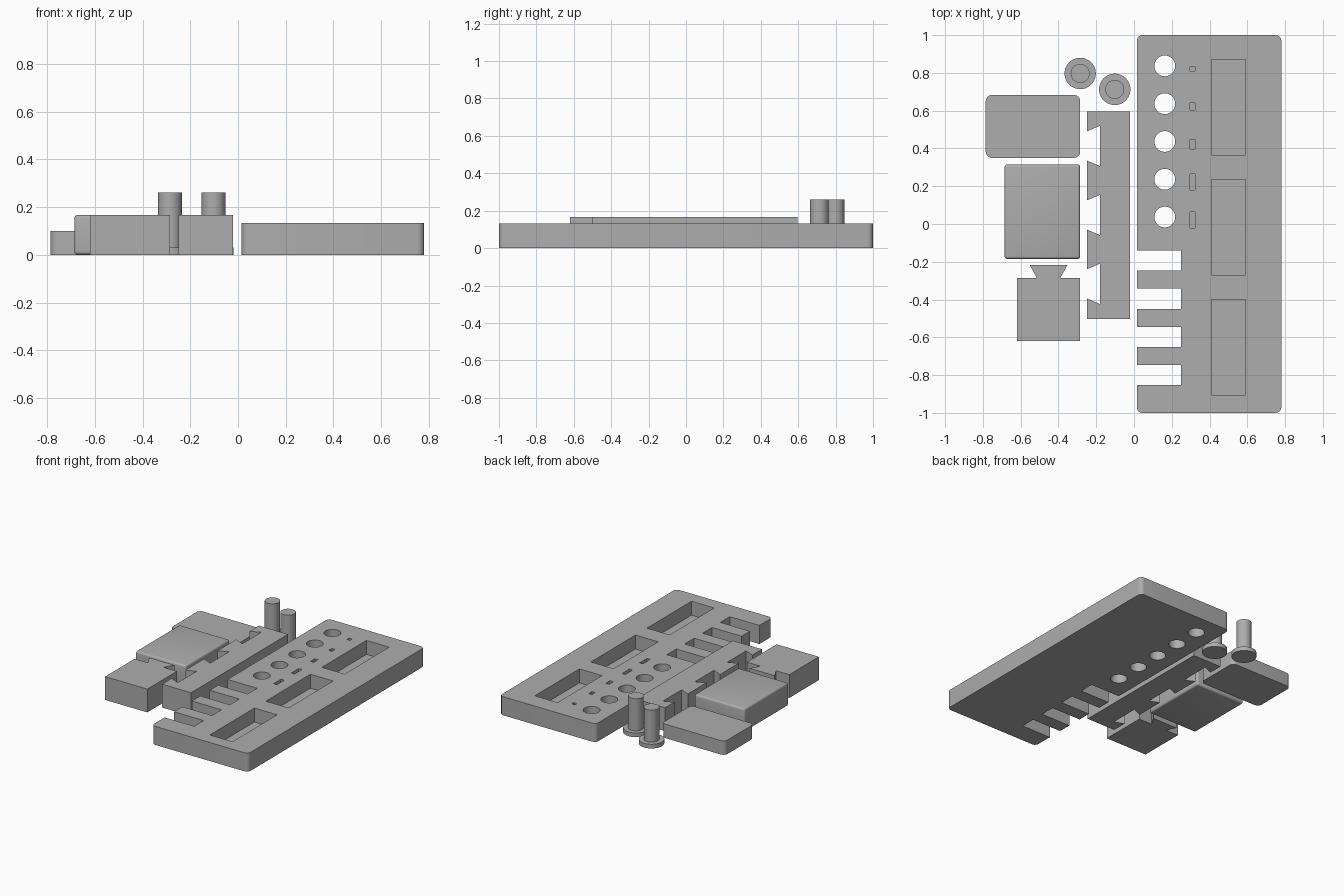
import bpy, bmesh, math

cube = bpy.data.objects.get("Cube")
if cube:
    bpy.data.objects.remove(cube, do_unlink=True)

grey = bpy.data.materials.new("plain grey")
grey.use_nodes = True
COLOUR = (0.42, 0.42, 0.42, 1)
grey.diffuse_color = COLOUR
grey.node_tree.nodes["Principled BSDF"].inputs["Base Color"].default_value = COLOUR


def finish(name, bm):
    bmesh.ops.recalc_face_normals(bm, faces=bm.faces)
    mesh = bpy.data.meshes.new(name)
    bm.to_mesh(mesh)
    bm.free()
    mesh.materials.append(grey)
    obj = bpy.data.objects.new(name, mesh)
    bpy.context.collection.objects.link(obj)
    return obj


def prism(name, outline, z0, z1, radius=0, corners=()):
    """Extrude a plan outline; round the vertical edges at the given corners."""
    bm = bmesh.new()
    verts = [bm.verts.new((x, y, z0)) for x, y in outline]
    base = bm.faces.new(verts)
    up = bmesh.ops.extrude_face_region(bm, geom=[base], use_keep_orig=True)["geom"]
    bmesh.ops.translate(bm, verts=[v for v in up if isinstance(v, bmesh.types.BMVert)],
                        vec=(0, 0, z1 - z0))
    if radius:
        edges = [e for c in corners for e in verts[c].link_edges
                 if abs(e.verts[0].co.z - e.verts[1].co.z) > 0.001]
        bmesh.ops.bevel(bm, geom=edges, offset=radius, segments=6,
                        profile=0.5, affect='EDGES')
    return finish(name, bm)


def rect(x0, x1, y0, y1):
    return [(x0, y0), (x1, y0), (x1, y1), (x0, y1)]


def circle(cx, cy, r, n=48):
    return [(cx + r * math.cos(math.tau * i / n), cy + r * math.sin(math.tau * i / n))
            for i in range(n)]


def smooth(obj):
    bpy.ops.object.select_all(action='DESELECT')
    obj.select_set(True)
    bpy.context.view_layer.objects.active = obj
    bpy.ops.object.shade_smooth_by_angle(angle=math.radians(30))


def cut(target, cutter):
    """Subtract the cutter from the target, then discard it."""
    cutter.hide_render = True
    mod = target.modifiers.new("cut", 'BOOLEAN')
    mod.operation, mod.solver, mod.object = 'DIFFERENCE', 'EXACT', cutter
    bpy.context.view_layer.objects.active = target
    bpy.ops.object.modifier_apply(modifier=mod.name)
    bpy.data.objects.remove(cutter, do_unlink=True)


# Base plate with four open slots along its left edge
PLATE_TOP = 0.133
outline = [(0.015, -1), (0.78, -1), (0.78, 1), (0.015, 1)]
for i in range(4):
    top = -0.14 - 0.202 * i
    outline += [(0.015, top), (0.25, top), (0.25, top - 0.107), (0.015, top - 0.107)]
plate = prism("base_plate", outline, 0, PLATE_TOP, 0.03, range(4))

# Row of through holes, each with a small engraved mark beside it
for i in range(5):
    y = 0.837 - 0.2 * i
    cut(plate, prism("hole_cutter", circle(0.163, y, 0.055), -0.1, 0.3))
    half = (0.012, 0.018, 0.025, 0.042, 0.042)[i]
    cut(plate, prism("mark_cutter", rect(0.297, 0.323, y - 0.015 - half, y - 0.015 + half),
                     PLATE_TOP - 0.02, 0.3))

# Three long pockets
for y in (0.365, -0.27, -0.905):
    cut(plate, prism("pocket_cutter", rect(0.41, 0.59, y, y + 0.505), 0.033, 0.3))
smooth(plate)

# Bar with three dovetail sockets on its left side
TALL = 0.167
bar = [(-0.25, -0.503), (-0.02, -0.503), (-0.02, 0.595), (-0.25, 0.595)]
for i in range(3):
    y = 0.413 - 0.365 * i
    bar += [(-0.25, y + 0.077), (-0.18, y + 0.107), (-0.18, y - 0.107), (-0.25, y - 0.077)]
prism("socket_bar", bar, 0, TALL)

# Block with a dovetail tenon
prism("tenon_block", [(-0.62, -0.62), (-0.285, -0.62), (-0.285, -0.285), (-0.39, -0.285),
                      (-0.352, -0.217), (-0.552, -0.217), (-0.515, -0.285), (-0.62, -0.285)],
      0, TALL)

# Low block with rounded corners
smooth(prism("low_block", rect(-0.785, -0.285, 0.35, 0.683), 0, 0.1, 0.033, range(4)))

# Tall block with every edge softened
soft = prism("soft_block", rect(-0.685, -0.285, -0.185, 0.315), 0, TALL)
bevel = soft.modifiers.new("soft_edges", 'BEVEL')
bevel.width, bevel.segments = 0.014, 4
bpy.context.view_layer.objects.active = soft
bpy.ops.object.modifier_apply(modifier=bevel.name)
smooth(soft)

# Two flanged pins, turned as a single profile
for side, x, y in (("left", -0.102, 0.713), ("right", -0.285, 0.797)):
    bm = bmesh.new()
    low = [bm.verts.new((px, py, 0)) for px, py in circle(x, y, 0.083)]
    face = bm.faces.new(low)
    rings = [low]
    for r, z in ((0.083, 0.03), (0.05, 0.03), (0.05, 0.26)):
        ring = [bm.verts.new((px, py, z)) for px, py in circle(x, y, r)]
        for i in range(len(ring)):
            j = (i + 1) % len(ring)
            bm.faces.new((rings[-1][i], rings[-1][j], ring[j], ring[i]))
        rings.append(ring)
    bm.faces.new(rings[-1])
    smooth(finish(side + "_pin", bm))
